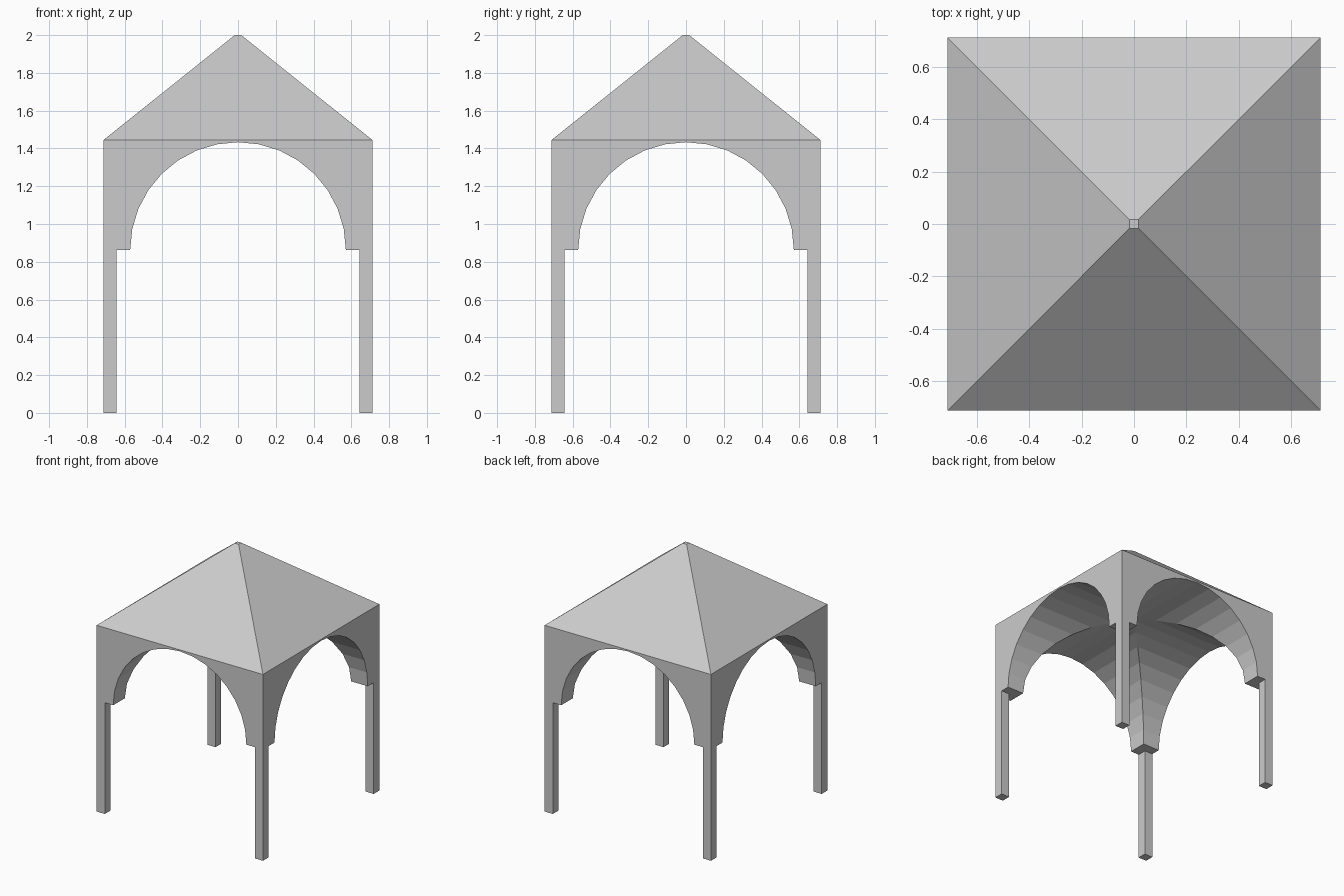
import bpy, bmesh, math

if "Cube" in bpy.data.objects:
    bpy.data.objects.remove(bpy.data.objects["Cube"])

HALF = 0.713       # half width of the pavilion
LEG = 0.07         # leg thickness
SPRING = 0.862     # height where the arches start
EAVE = 1.444       # height where the roof starts
RADIUS = 0.571     # arch radius


def make_object(name, bm):
    bmesh.ops.recalc_face_normals(bm, faces=bm.faces)
    mesh = bpy.data.meshes.new(name)
    bm.to_mesh(mesh)
    bm.free()
    obj = bpy.data.objects.new(name, mesh)
    bpy.context.collection.objects.link(obj)
    return obj


def loft(name, rings):
    """Closed solid through a list of equal-length point rings."""
    bm = bmesh.new()
    rings = [[bm.verts.new(p) for p in ring] for ring in rings]
    n = len(rings[0])
    for a, b in zip(rings, rings[1:]):
        for i in range(n):
            j = (i + 1) % n
            bm.faces.new((a[i], a[j], b[j], b[i]))
    bm.faces.new(rings[0])
    bm.faces.new(rings[-1])
    return make_object(name, bm)


def square(h, z, cx=0, cy=0):
    return [(cx + sx * h, cy + sy * h, z)
            for sx, sy in ((-1, -1), (1, -1), (1, 1), (-1, 1))]


# Canopy: square block with a hipped roof and tiny flat tip
canopy = loft("canopy", [square(HALF, SPRING), square(HALF, EAVE), square(0.017, 2.0)])

# Arched tunnels cut through both ways, making a groin vault
profile = [(RADIUS * math.cos(math.pi * i / 16), SPRING + RADIUS * math.sin(math.pi * i / 16))
           for i in range(17)]
profile += [(-RADIUS, SPRING - 0.3), (RADIUS, SPRING - 0.3)]
cutters = [
    loft("arch_cutter_y", [[(u, y, z) for u, z in profile] for y in (-1, 1)]),
    loft("arch_cutter_x", [[(x, u, z) for u, z in profile] for x in (-1, 1)]),
]
bpy.context.view_layer.objects.active = canopy
for cutter in cutters:
    mod = canopy.modifiers.new("arch", 'BOOLEAN')
    mod.operation = 'DIFFERENCE'
    mod.solver = 'EXACT'
    mod.object = cutter
    cutter.hide_render = True
    bpy.ops.object.modifier_apply(modifier=mod.name)
for cutter in cutters:
    bpy.data.objects.remove(cutter)

# Four slim corner legs
c = HALF - LEG / 2
for side_y, sy in (("front", -1), ("back", 1)):
    for side_x, sx in (("left", -1), ("right", 1)):
        loft(f"{side_y}_{side_x}_leg",
             [square(LEG / 2, z, sx * c, sy * c) for z in (0, SPRING)])
